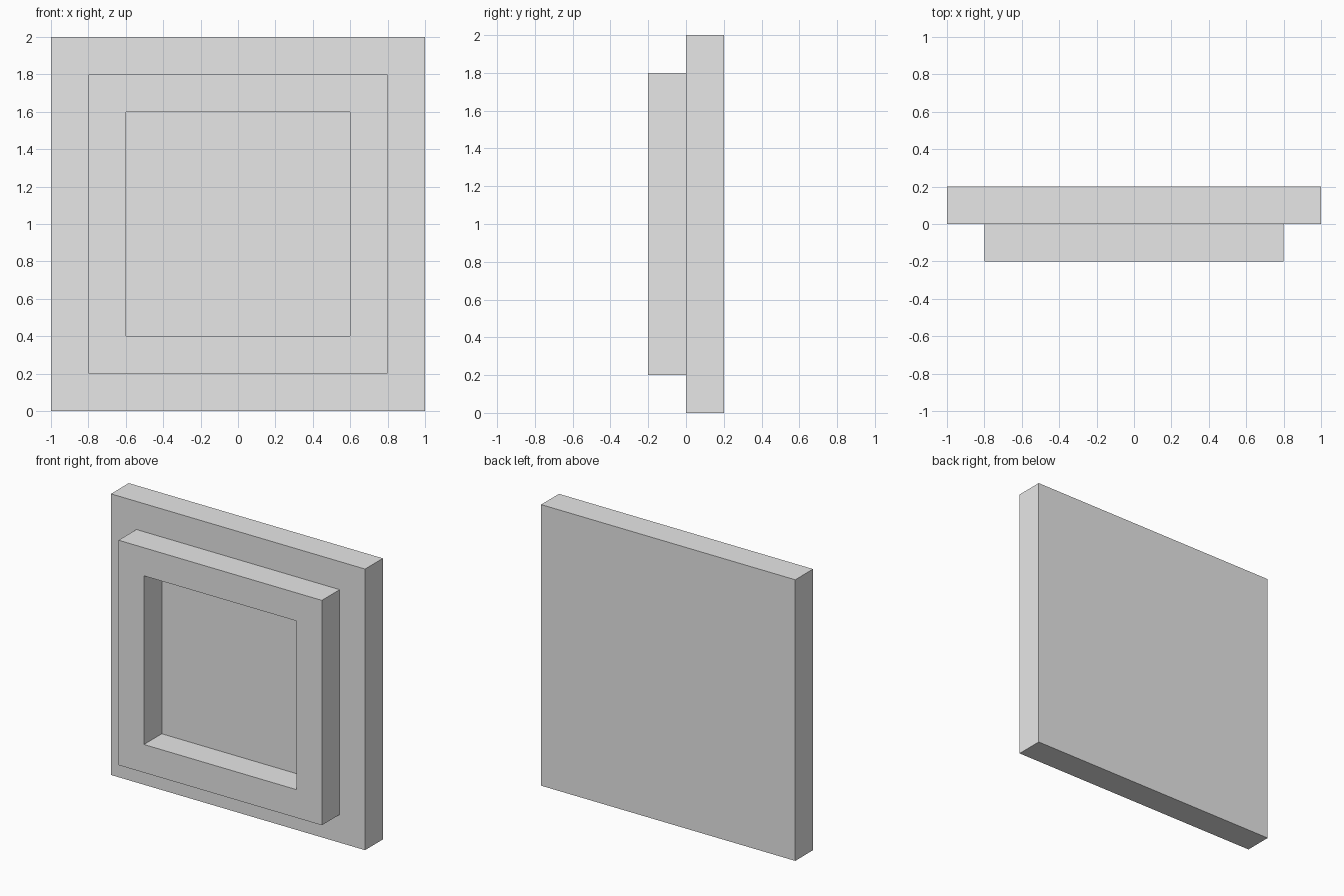
import bpy
import bmesh
from mathutils import Matrix, Vector

cube = bpy.data.objects.get("Cube")
if cube:
    bpy.data.objects.remove(cube, do_unlink=True)

STEP = 0.2  # border width and depth shared by every tier

grey = bpy.data.materials.new("plain_grey")
grey.use_nodes = True
colour = (0.8, 0.8, 0.8, 1.0)
grey.diffuse_color = colour
grey.node_tree.nodes["Principled BSDF"].inputs["Base Color"].default_value = colour


def inset_and_push(bm, face, border, offset):
    """Inset a face evenly, then extrude it along y; return the new cap."""
    bmesh.ops.inset_region(bm, faces=[face], thickness=border, use_even_offset=True)
    cap = bmesh.ops.extrude_discrete_faces(bm, faces=[face])["faces"][0]
    bmesh.ops.translate(bm, verts=cap.verts, vec=Vector((0, offset, 0)))
    return cap


# Square backing panel
bm = bmesh.new()
bmesh.ops.create_cube(bm, size=1.0, matrix=Matrix.Translation((0, STEP / 2, 1))
                      @ Matrix.Diagonal((2, STEP, 2, 1)))
front = min(bm.faces, key=lambda f: f.calc_center_median().y)

# Raised frame on the front, then the recess inside it
raised = inset_and_push(bm, front, STEP, -STEP)
inset_and_push(bm, raised, STEP, STEP)
bmesh.ops.recalc_face_normals(bm, faces=bm.faces)

mesh = bpy.data.meshes.new("framed_panel")
bm.to_mesh(mesh)
bm.free()
mesh.materials.append(grey)
panel = bpy.data.objects.new("framed_panel", mesh)
bpy.context.collection.objects.link(panel)
